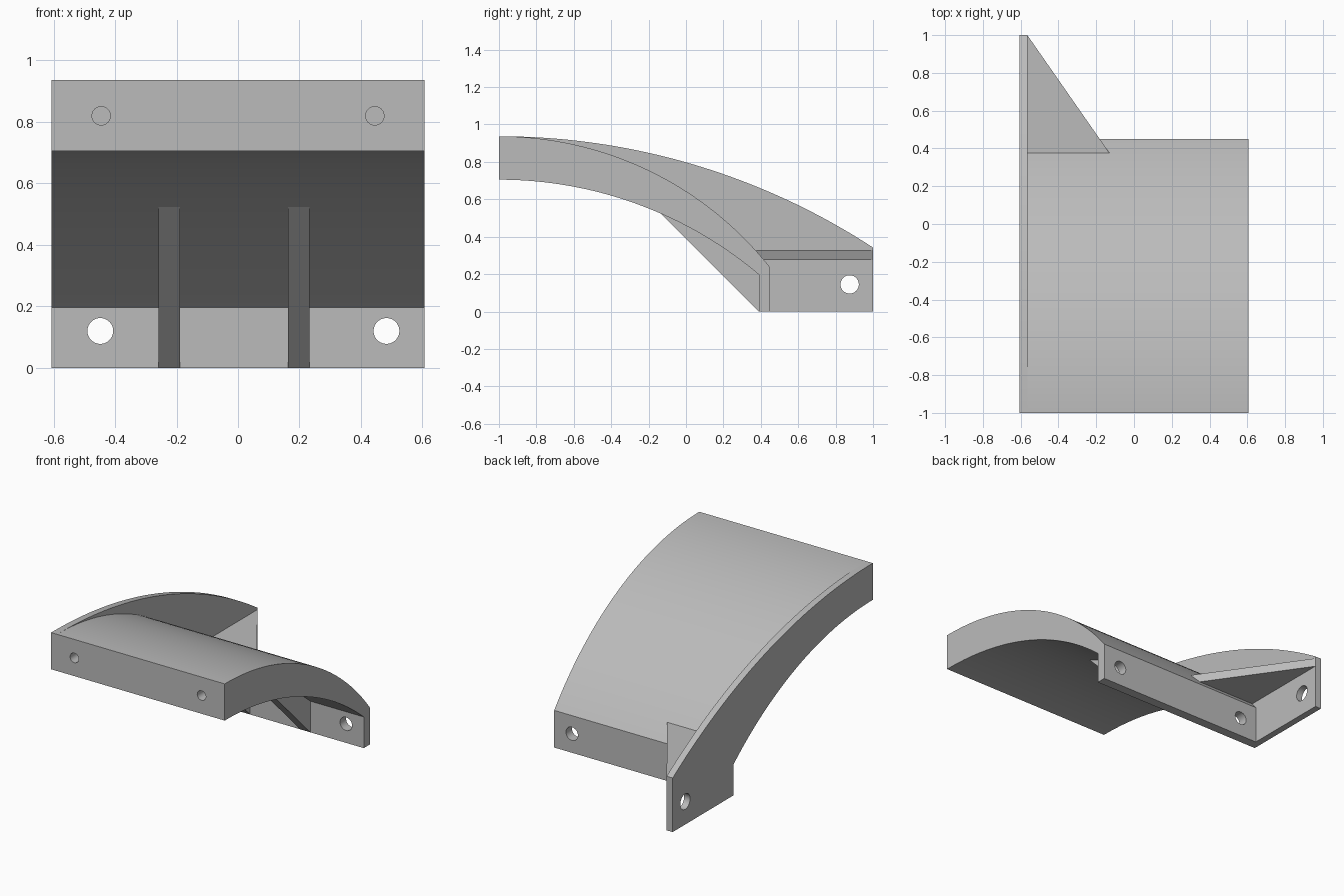
import bpy, bmesh, math
from mathutils import Vector, Matrix

cube = bpy.data.objects.get("Cube")
if cube:
    bpy.data.objects.remove(cube, do_unlink=True)

grey = bpy.data.materials.new("light grey")
grey.use_nodes = True
grey.diffuse_color = (0.5, 0.5, 0.5, 1)
grey.node_tree.nodes["Principled BSDF"].inputs["Base Color"].default_value = (0.5, 0.5, 0.5, 1)


def prism(name, points, offset):
    """Extrude a flat outline along an offset vector."""
    bm = bmesh.new()
    face = bm.faces.new([bm.verts.new(p) for p in points])
    new = bmesh.ops.extrude_face_region(bm, geom=[face])["geom"]
    verts = [v for v in new if isinstance(v, bmesh.types.BMVert)]
    bmesh.ops.translate(bm, verts=verts, vec=offset)
    bmesh.ops.recalc_face_normals(bm, faces=bm.faces)
    mesh = bpy.data.meshes.new(name)
    bm.to_mesh(mesh)
    bm.free()
    mesh.materials.append(grey)
    obj = bpy.data.objects.new(name, mesh)
    bpy.context.collection.objects.link(obj)
    return obj


def side_prism(name, outline, x0, x1):
    """Extrude a (y, z) outline between two x positions."""
    return prism(name, [(x0, y, z) for y, z in outline], Vector((x1 - x0, 0, 0)))


def arc(top, y_end, z_end, steps=40):
    """Circular arc that leaves the front edge level and falls to its end."""
    run, drop = y_end + 1, top - z_end
    radius = (run * run + drop * drop) / (2 * drop)
    sweep = math.asin(run / radius)
    return [(-1 + radius * math.sin(sweep * i / steps),
             top - radius * (1 - math.cos(sweep * i / steps))) for i in range(steps + 1)]


def drill(obj, centre, axis, radius, depth):
    """Cut a round hole with a temporary cylinder."""
    bm = bmesh.new()
    turn = Vector((0, 0, 1)).rotation_difference(Vector(axis)).to_matrix().to_4x4()
    bmesh.ops.create_cone(bm, cap_ends=True, segments=40, radius1=radius, radius2=radius,
                          depth=depth, matrix=Matrix.Translation(centre) @ turn)
    mesh = bpy.data.meshes.new("hole_cutter")
    bm.to_mesh(mesh)
    bm.free()
    mesh.materials.append(grey)
    cutter = bpy.data.objects.new("hole_cutter", mesh)
    cutter.hide_render = True
    bpy.context.collection.objects.link(cutter)
    mod = obj.modifiers.new("hole", "BOOLEAN")
    mod.operation, mod.solver, mod.object = "DIFFERENCE", "EXACT", cutter
    bpy.context.view_layer.objects.active = obj
    bpy.ops.object.modifier_apply(modifier=mod.name)
    bpy.data.objects.remove(cutter, do_unlink=True)


LEFT, PLATE, RIGHT = -0.607, -0.565, 0.607
underside = arc(0.705, 0.39, 0.197)[::-1]

# Arched cover with its upright mounting wall
cover = side_prism("arched_cover", arc(0.937, 0.45, 0.235) + [(0.45, 0), (0.39, 0)] + underside,
                   PLATE, RIGHT)
for x in (-0.445, 0.445):
    drill(cover, (x, -1, 0.82), (0, 1, 0), 0.03, 0.4)
for x in (-0.448, 0.483):
    drill(cover, (x, 0.42, 0.12), (0, 1, 0), 0.042, 0.2)

# Side plate that reaches behind the cover
plate = side_prism("side_plate", arc(0.937, 1, 0.342) + [(1, 0), (0.39, 0)] + underside,
                   LEFT, PLATE)
drill(plate, (PLATE, 0.875, 0.145), (1, 0, 0), 0.049, 0.3)

# Flat triangular gusset between plate and wall
gusset = prism("gusset", [(PLATE, 1, 0.275), (PLATE, 0.376, 0.275), (-0.13, 0.376, 0.275)],
               Vector((0, 0, 0.054)))

# Sloping ribs under the arch
rib_outline = [(0.39, 0), (-0.135, 0.525), (0.1, 0.48), (0.41, 0.22), (0.41, 0.01)]
ribs = [side_prism(name, rib_outline, x, x + 0.07)
        for name, x in (("right_rib", -0.259), ("left_rib", 0.163))]

# Smooth curved faces, keep hard edges
bpy.ops.object.select_all(action="DESELECT")
for obj in [cover, plate, gusset] + ribs:
    obj.select_set(True)
bpy.context.view_layer.objects.active = cover
bpy.ops.object.shade_smooth_by_angle(angle=math.radians(30))
